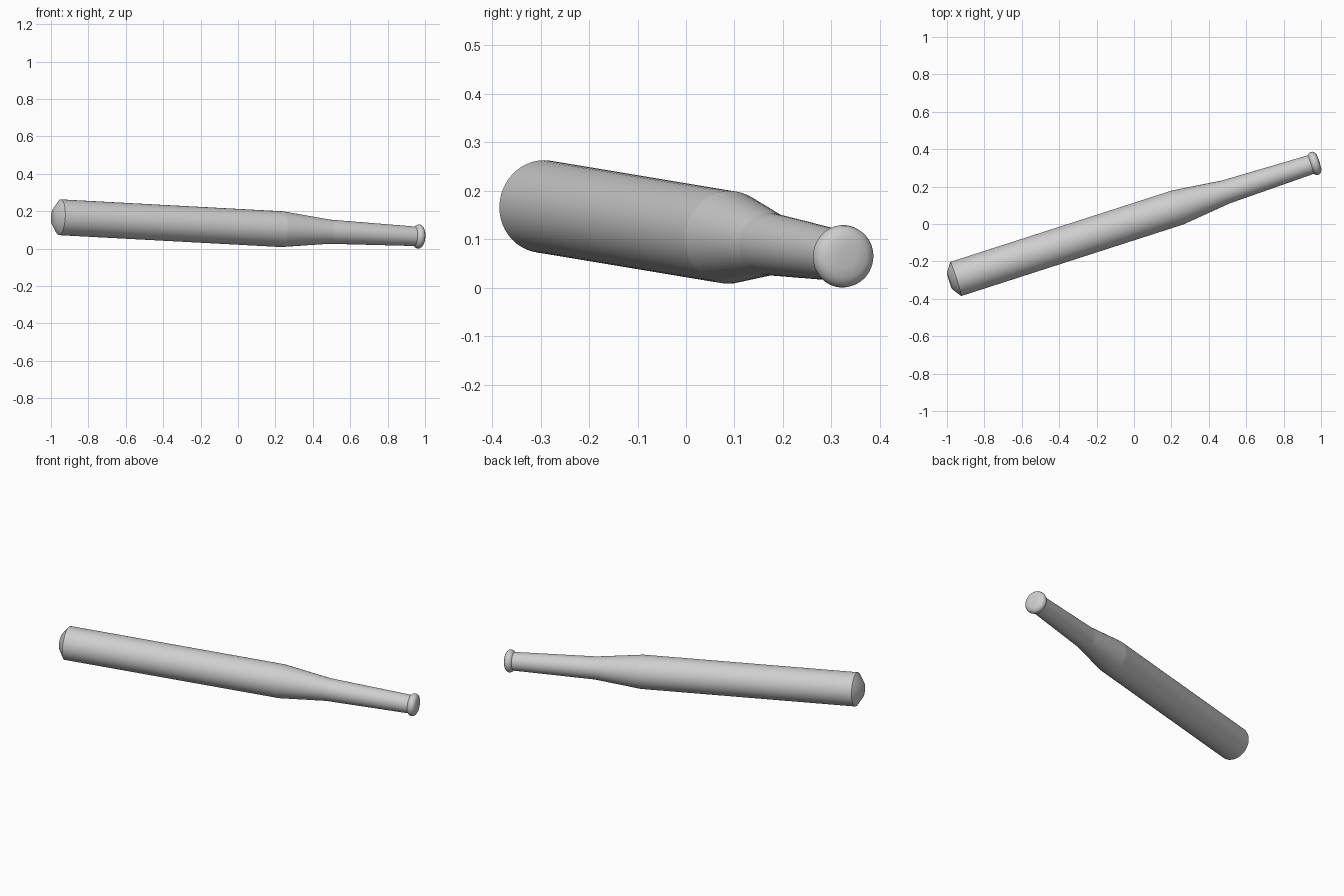
import bpy, bmesh, math
from mathutils import Vector

cube = bpy.data.objects.get("Cube")
if cube:
    bpy.data.objects.remove(cube, do_unlink=True)

# Long axis of the bat, from the barrel rim to the middle of the knob
START = Vector((-0.953, -0.294, 0.1675))
END = Vector((0.965, 0.324, 0.0648))
AXIS = (END - START).normalized()
LENGTH = (END - START).length
SIDES = 48

grey = bpy.data.materials.new("light grey")
grey.use_nodes = True
colour = (0.62, 0.62, 0.62, 1)
grey.diffuse_color = colour
grey.node_tree.nodes["Principled BSDF"].inputs["Base Color"].default_value = colour


def lathe(name, profile, cap_start=False, cap_end=False, angle=40):
    """Spin (distance along axis, radius) points into a part of the bat."""
    bm = bmesh.new()
    rings = [[bm.verts.new((r * math.cos(a), r * math.sin(a), t))
              for a in (2 * math.pi * i / SIDES for i in range(SIDES))]
             for t, r in profile]
    for low, high in zip(rings, rings[1:]):
        for i in range(SIDES):
            j = (i + 1) % SIDES
            bm.faces.new((low[i], low[j], high[j], high[i]))
    if cap_start:
        bm.faces.new(rings[0][::-1])
    if cap_end:
        bm.faces.new(rings[-1])
    mesh = bpy.data.meshes.new(name)
    bm.to_mesh(mesh)
    bm.free()
    mesh.materials.append(grey)
    obj = bpy.data.objects.new(name, mesh)
    bpy.context.collection.objects.link(obj)
    obj.location = START
    obj.rotation_euler = AXIS.to_track_quat('Z', 'Y').to_euler()
    bpy.ops.object.select_all(action='DESELECT')
    obj.select_set(True)
    bpy.context.view_layer.objects.active = obj
    bpy.ops.object.shade_smooth_by_angle(angle=math.radians(angle))


# Bevelled end of the barrel
lathe("barrel_end", [(-0.035, 0.046), (0, 0.0957)], cap_start=True)
# Straight barrel, taper and slim handle
lathe("barrel", [(0, 0.0957), (1.25, 0.0957)])
lathe("taper", [(1.25, 0.0957), (1.52, 0.0645)])
lathe("handle", [(1.52, 0.0645), (LENGTH - 0.015, 0.052)])
# Rounded knob closing the handle
lathe("knob", [(LENGTH + t, r) for t, r in
               [(-0.024, 0.05), (-0.012, 0.061), (-0.002, 0.0645), (0.009, 0.063),
                (0.018, 0.056), (0.025, 0.043), (0.027, 0.02)]],
      cap_start=True, cap_end=True, angle=60)
